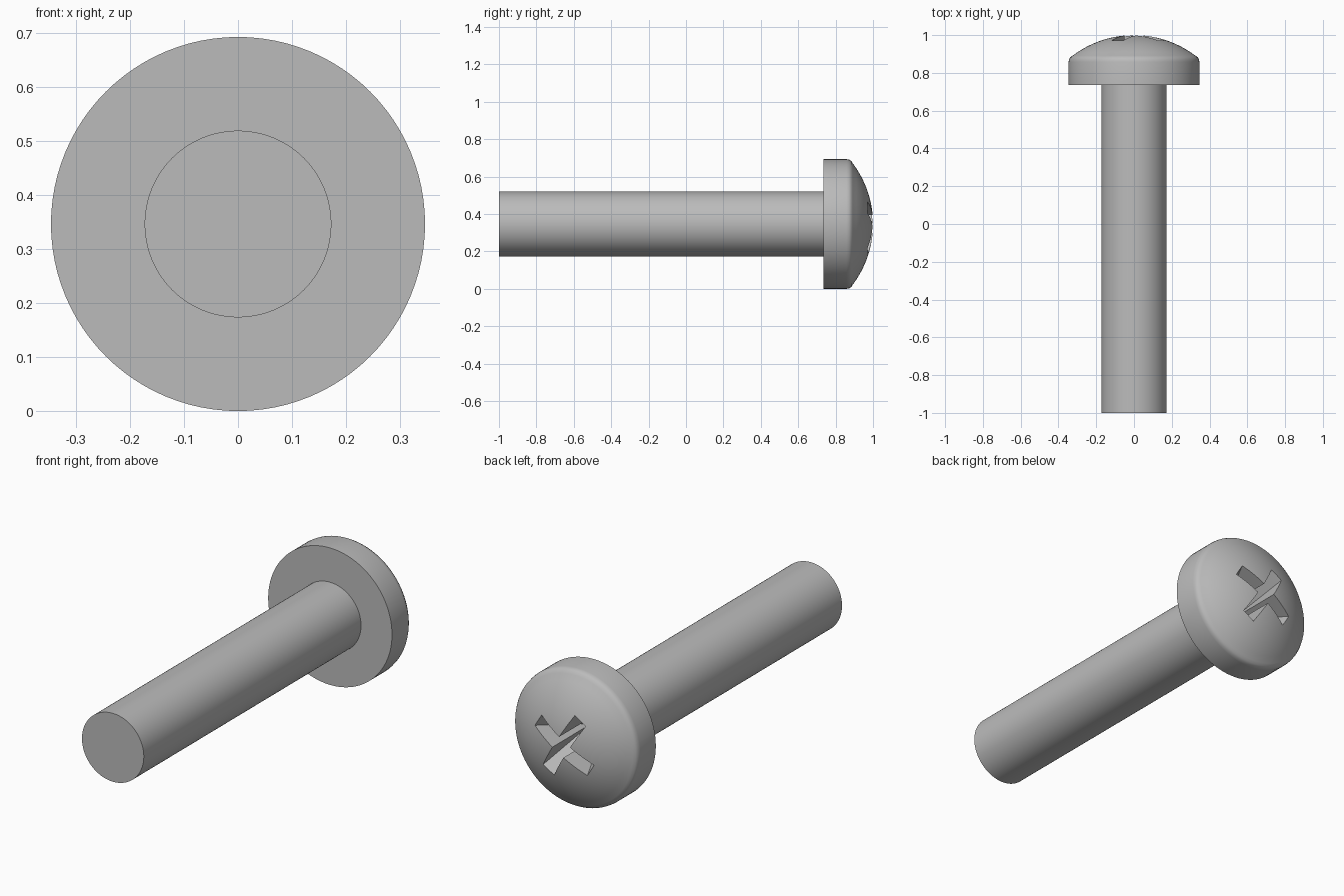
import bpy, bmesh, math
from mathutils import Vector

if "Cube" in bpy.data.objects:
    bpy.data.objects.remove(bpy.data.objects["Cube"], do_unlink=True)

HEAD_R, SHAFT_R = 0.3465, 0.173
AXIS_Z = HEAD_R

steel = bpy.data.materials.new("grey steel")
steel.use_nodes = True
grey = (0.5, 0.5, 0.5, 1)
steel.diffuse_color = grey
steel.node_tree.nodes["Principled BSDF"].inputs["Base Color"].default_value = grey


def make_object(name, bm):
    bmesh.ops.recalc_face_normals(bm, faces=bm.faces)
    mesh = bpy.data.meshes.new(name)
    bm.to_mesh(mesh)
    bm.free()
    mesh.materials.append(steel)
    obj = bpy.data.objects.new(name, mesh)
    bpy.context.collection.objects.link(obj)
    return obj


# Screw body: (radius, y) profile of shaft, head rim, rounded shoulder and dome
profile = [(0, -1), (SHAFT_R, -1), (SHAFT_R, 0.736), (HEAD_R, 0.736),
           (HEAD_R, 0.858), (0.344, 0.872), (0.337, 0.884)]
edge_r, dome_r = 0.325, 0.54
for i in range(13):
    r = edge_r * (1 - i / 12)
    profile.append((r, 1 - dome_r + math.sqrt(dome_r ** 2 - r ** 2)))

bm = bmesh.new()
verts = [bm.verts.new((r, y, AXIS_Z)) for r, y in profile]
edges = [bm.edges.new(pair) for pair in zip(verts, verts[1:])]
bmesh.ops.spin(bm, geom=verts + edges, cent=(0, 0, AXIS_Z), axis=(0, 1, 0),
               angle=math.tau, steps=96, use_duplicate=False)
bmesh.ops.remove_doubles(bm, verts=bm.verts, dist=0.0005)
body = make_object("screw_body", bm)

# Cross recess cutter: a cross whose arms shorten with depth
bm = bmesh.new()
HALF_W, TURN = 0.036, math.radians(31)


def cross_ring(reach, y):
    ring = []
    for k in range(4):
        a = TURN + k * math.pi / 2
        for u, v in ((reach, -HALF_W), (reach, HALF_W), (HALF_W, HALF_W)):
            ring.append(bm.verts.new((u * math.cos(a) - v * math.sin(a), y,
                                      AXIS_Z + u * math.sin(a) + v * math.cos(a))))
    return ring


outer, inner = cross_ring(0.209, 1.05), cross_ring(0.05, 0.72)
bm.faces.new(outer)
bm.faces.new(inner)
for i in range(len(outer)):
    j = (i + 1) % len(outer)
    bm.faces.new((outer[i], outer[j], inner[j], inner[i]))
cutter = make_object("recess_cutter", bm)
cutter.hide_render = True

# Cut the recess and shade
cut = body.modifiers.new("cross_recess", 'BOOLEAN')
cut.operation = 'DIFFERENCE'
cut.solver = 'EXACT'
cut.object = cutter
bpy.ops.object.select_all(action='DESELECT')
body.select_set(True)
bpy.context.view_layer.objects.active = body
bpy.ops.object.modifier_apply(modifier=cut.name)
bpy.data.objects.remove(cutter, do_unlink=True)
bpy.ops.object.shade_smooth_by_angle(angle=math.radians(32))
